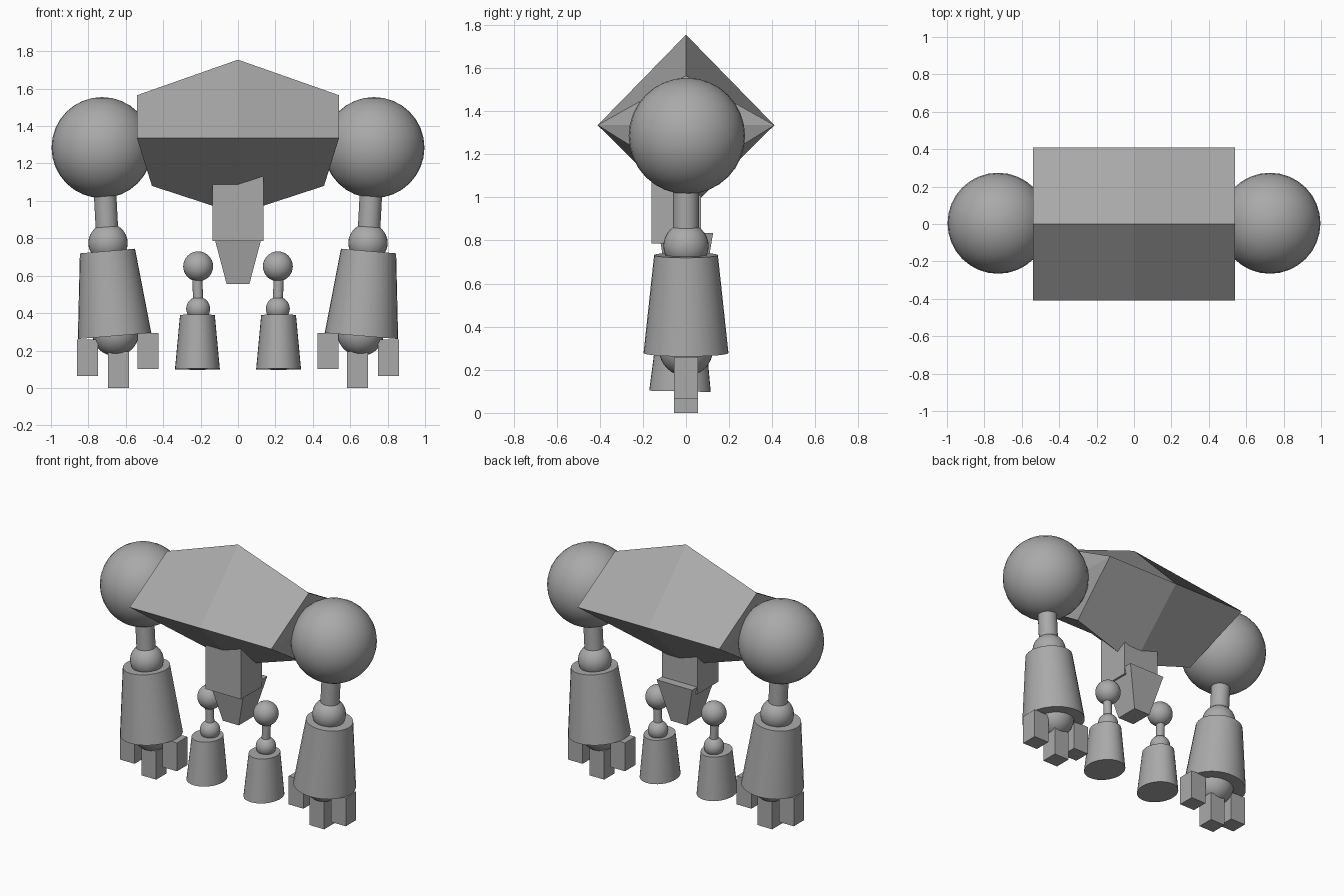
import bpy, bmesh, math
from mathutils import Vector

cube = bpy.data.objects.get("Cube")
if cube:
    bpy.data.objects.remove(cube, do_unlink=True)

grey = bpy.data.materials.new("stone_grey")
grey.use_nodes = True
COLOUR = (0.4, 0.4, 0.4, 1)
grey.diffuse_color = COLOUR
grey.node_tree.nodes["Principled BSDF"].inputs["Base Color"].default_value = COLOUR


def finish(name, bm, smooth=False):
    """Turn a bmesh into a named grey object."""
    bmesh.ops.recalc_face_normals(bm, faces=bm.faces[:])
    mesh = bpy.data.meshes.new(name)
    bm.to_mesh(mesh)
    bm.free()
    mesh.materials.append(grey)
    obj = bpy.data.objects.new(name, mesh)
    bpy.context.collection.objects.link(obj)
    if smooth:
        bpy.ops.object.select_all(action='DESELECT')
        obj.select_set(True)
        bpy.context.view_layer.objects.active = obj
        bpy.ops.object.shade_smooth_by_angle(angle=math.radians(35))
    return obj


def ball(name, centre, radius):
    bm = bmesh.new()
    bmesh.ops.create_uvsphere(bm, u_segments=32, v_segments=16, radius=radius)
    bmesh.ops.translate(bm, verts=bm.verts, vec=centre)
    return finish(name, bm, True)


def tube(name, bottom, top, r_bottom, r_top, depth_scale=1.0):
    """Capped cone or cylinder between two points."""
    a, b = Vector(bottom), Vector(top)
    bm = bmesh.new()
    bmesh.ops.create_cone(bm, cap_ends=True, segments=32, radius1=r_bottom,
                          radius2=r_top, depth=(b - a).length)
    bmesh.ops.scale(bm, verts=bm.verts, vec=(1, depth_scale, 1))
    turn = Vector((0, 0, 1)).rotation_difference(b - a).to_matrix()
    bmesh.ops.rotate(bm, verts=bm.verts, matrix=turn)
    bmesh.ops.translate(bm, verts=bm.verts, vec=(a + b) / 2)
    return finish(name, bm, True)


def block(name, low, high, taper=(1, 1)):
    """Box between two corners, with its bottom face scaled by taper."""
    low, high = Vector(low), Vector(high)
    bm = bmesh.new()
    bmesh.ops.create_cube(bm, size=1)
    bmesh.ops.scale(bm, verts=[v for v in bm.verts if v.co.z < 0], vec=(*taper, 1))
    bmesh.ops.scale(bm, verts=bm.verts, vec=high - low)
    bmesh.ops.translate(bm, verts=bm.verts, vec=(low + high) / 2)
    return finish(name, bm)


# Torso: diamond sections, tall in the middle and shorter at the ends
bm = bmesh.new()
rings = []
for x, bottom_x, top_z, bottom_z in ((-0.54, -0.46, 1.565, 1.08),
                                     (0, 0, 1.755, 0.93),
                                     (0.54, 0.46, 1.565, 1.08)):
    points = ((x, 0, top_z), (x, -0.41, 1.335), (bottom_x, 0, bottom_z), (x, 0.41, 1.335))
    rings.append([bm.verts.new(p) for p in points])
for r, s in zip(rings, rings[1:]):
    for i in range(4):
        j = (i + 1) % 4
        bm.faces.new((r[i], r[j], s[j], s[i]))
for top, front, bottom, back in (rings[0], rings[2]):
    bm.faces.new((top, front, back))
    bm.faces.new((front, bottom, back))
finish("torso", bm)

# Head and tapered jaw
block("head", (-0.135, -0.16, 0.785), (0.135, 0.07, 1.2))
block("jaw", (-0.135, -0.126, 0.555), (0.135, 0.126, 0.835), (0.45, 0.62))

for side, s in (("left", 1), ("right", -1)):
    # Arm
    ball(f"{side}_shoulder", (s * 0.727, 0.004, 1.285), 0.27)
    tube(f"{side}_upper_arm", (s * 0.697, 0, 0.78), (s * 0.715, 0, 1.12), 0.06, 0.06)
    ball(f"{side}_elbow", (s * 0.695, 0, 0.775), 0.105)
    tube(f"{side}_forearm", (s * 0.66, 0, 0.278), (s * 0.698, 0, 0.732), 0.197, 0.148)
    ball(f"{side}_wrist", (s * 0.655, 0, 0.295), 0.125)

    # Fingers
    for finger, x, z in (("outer", 0.805, 0.065), ("middle", 0.64, 0), ("inner", 0.482, 0.1)):
        block(f"{side}_{finger}_finger", (s * x - 0.056, -0.056, z),
              (s * x + 0.056, 0.056, z + 0.195))

    # Leg
    ball(f"{side}_hip", (s * 0.213, 0, 0.65), 0.08)
    tube(f"{side}_thigh", (s * 0.211, 0, 0.43), (s * 0.22, 0, 0.63), 0.027, 0.027)
    ball(f"{side}_knee", (s * 0.213, 0, 0.423), 0.064)
    tube(f"{side}_shin", (s * 0.217, -0.028, 0.1), (s * 0.217, -0.022, 0.39), 0.12, 0.093, 1.19)
